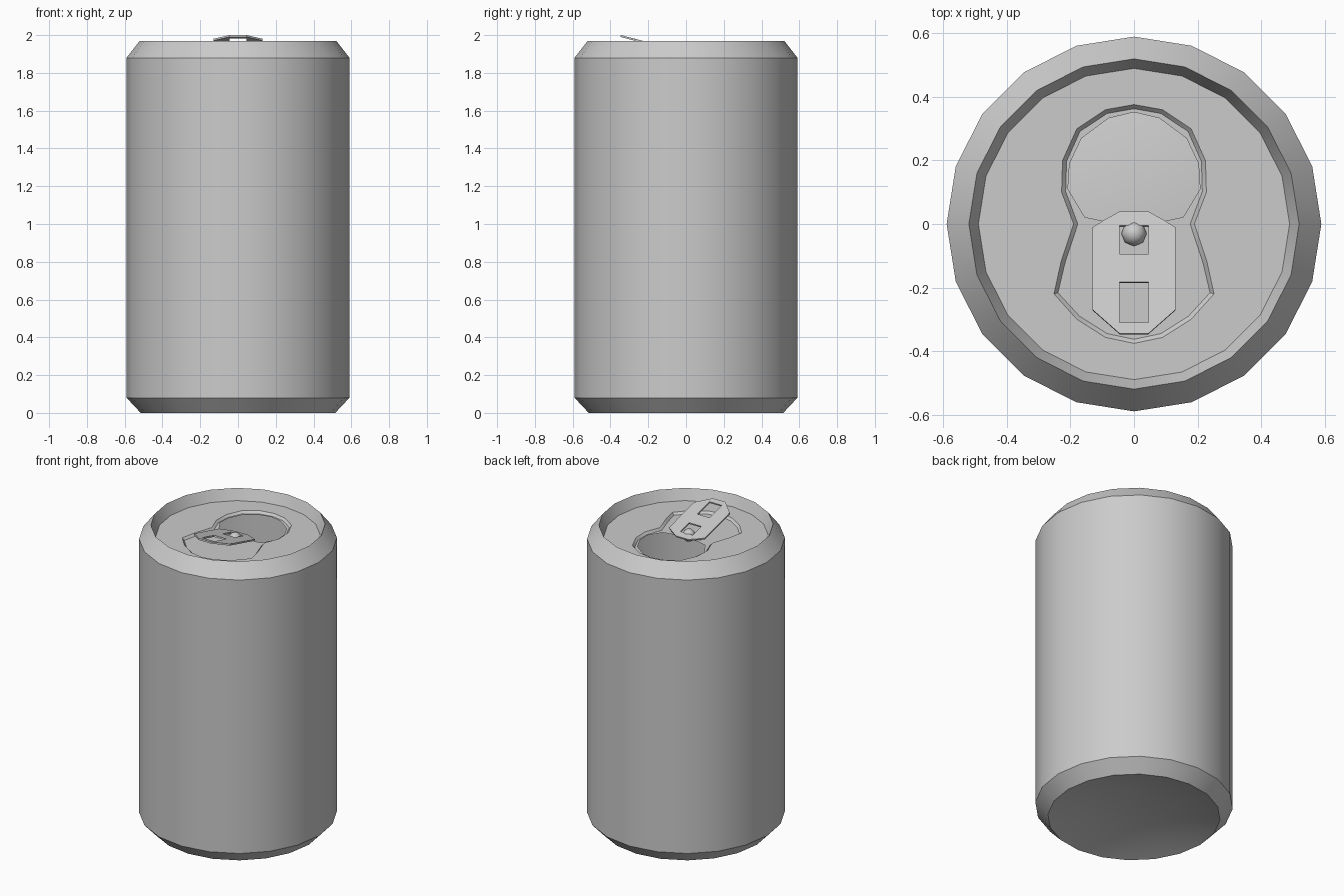
import bpy, bmesh, math
from mathutils import Vector

if "Cube" in bpy.data.objects:
    bpy.data.objects.remove(bpy.data.objects["Cube"])

SIDES = 20
LID_Z, PANEL_Z = 1.90, 1.885


def finish(name, bm, smooth=True):
    me = bpy.data.meshes.new(name)
    bm.to_mesh(me)
    bm.free()
    ob = bpy.data.objects.new(name, me)
    bpy.context.collection.objects.link(ob)
    if smooth:
        bpy.ops.object.select_all(action='DESELECT')
        ob.select_set(True)
        bpy.context.view_layer.objects.active = ob
        bpy.ops.object.shade_smooth_by_angle(angle=math.radians(30))
    return ob


def mirrored(half):
    """Close a right-hand half outline (top to bottom) across x = 0."""
    return half + [(-x, y) for x, y in reversed(half) if x > 0]


def inset(pts, d):
    """Move a clockwise outline inwards by d."""
    out = []
    for i, p in enumerate(pts):
        t = (Vector(pts[(i + 1) % len(pts)]) - Vector(pts[i - 1])).normalized()
        out.append((p[0] + t.y * d, p[1] - t.x * d))
    return out


def loop(bm, pts, z):
    return [bm.verts.new((x, y, z(y) if callable(z) else z)) for x, y in pts]


def edges(bm, vs):
    return [bm.edges.get((a, b)) or bm.edges.new((a, b))
            for a, b in zip(vs, vs[1:] + vs[:1])]


def fill(bm, *loops):
    es = [e for vs in loops for e in edges(bm, vs)]
    bmesh.ops.triangle_fill(bm, edges=es, use_beauty=True, normal=(0, 0, 1))


def face_up(bm):
    bm.normal_update()
    for f in bm.faces:
        if f.normal.z < 0:
            f.normal_flip()


def circle(r):
    return [(r * math.cos(2 * math.pi * i / SIDES), r * math.sin(2 * math.pi * i / SIDES))
            for i in range(SIDES)]


# Can body: turned shell from the domed base up to the inside of the rim
bm = bmesh.new()
profile = [(0.265, 0.07), (0.515, 0), (0.59, 0.08), (0.59, 1.88), (0.52, 1.97), (0.49, LID_Z)]
rings = [loop(bm, circle(r), z) for r, z in profile]
bm.faces.new(rings[0][::-1])
for a, b in zip(rings, rings[1:]):
    for i in range(SIDES):
        j = (i + 1) % SIDES
        bm.faces.new((a[i], a[j], b[j], b[i]))
finish("can_body", bm)

# Lid: pressed waisted panel with an open drinking hole
panel = mirrored([(0, .376), (.09, .36), (.18, .30), (.225, .20), (.228, .10), (.19, 0),
                  (.23, -.12), (.252, -.22), (.18, -.30), (.09, -.357), (0, -.376)])
hole = mirrored([(0, .352), (.08, .333), (.165, .27), (.203, .19), (.208, .11),
                 (.155, .022), (.08, .006), (0, 0)])
bm = bmesh.new()
rim = loop(bm, circle(0.49), LID_Z)
outer = loop(bm, panel, LID_Z)
inner = loop(bm, inset(panel, 0.013), PANEL_Z)
opening = loop(bm, hole, PANEL_Z)
fill(bm, rim, outer)
fill(bm, inner, opening)
for i in range(len(outer)):
    j = (i + 1) % len(outer)
    bm.faces.new((outer[i], outer[j], inner[j], inner[i]))
face_up(bm)
finish("lid", bm)

# Pull tab: tilted plate with two square windows
def tilt(y):
    return 2.0 - 0.26 * (y + 0.345)


def window(y0, y1):
    return [(-.045, y0), (.045, y0), (.045, y1), (-.045, y1)]


bm = bmesh.new()
outline = mirrored([(.045, .04), (.095, .012), (.13, -.01), (.13, -.27), (.045, -.345)])
fill(bm, *[loop(bm, p, tilt) for p in (outline, window(-.095, -.005), window(-.31, -.183))])
face_up(bm)
tab = finish("pull_tab", bm, smooth=False)
mod = tab.modifiers.new("thickness", 'SOLIDIFY')
mod.thickness = 0.01
mod.offset = -1

# Rivet holding the tab
bpy.ops.mesh.primitive_uv_sphere_add(segments=8, ring_count=6, radius=0.04,
                                     location=(0, -0.03, PANEL_Z + 0.005))
bpy.context.object.name = "rivet"
bpy.ops.object.shade_smooth()
